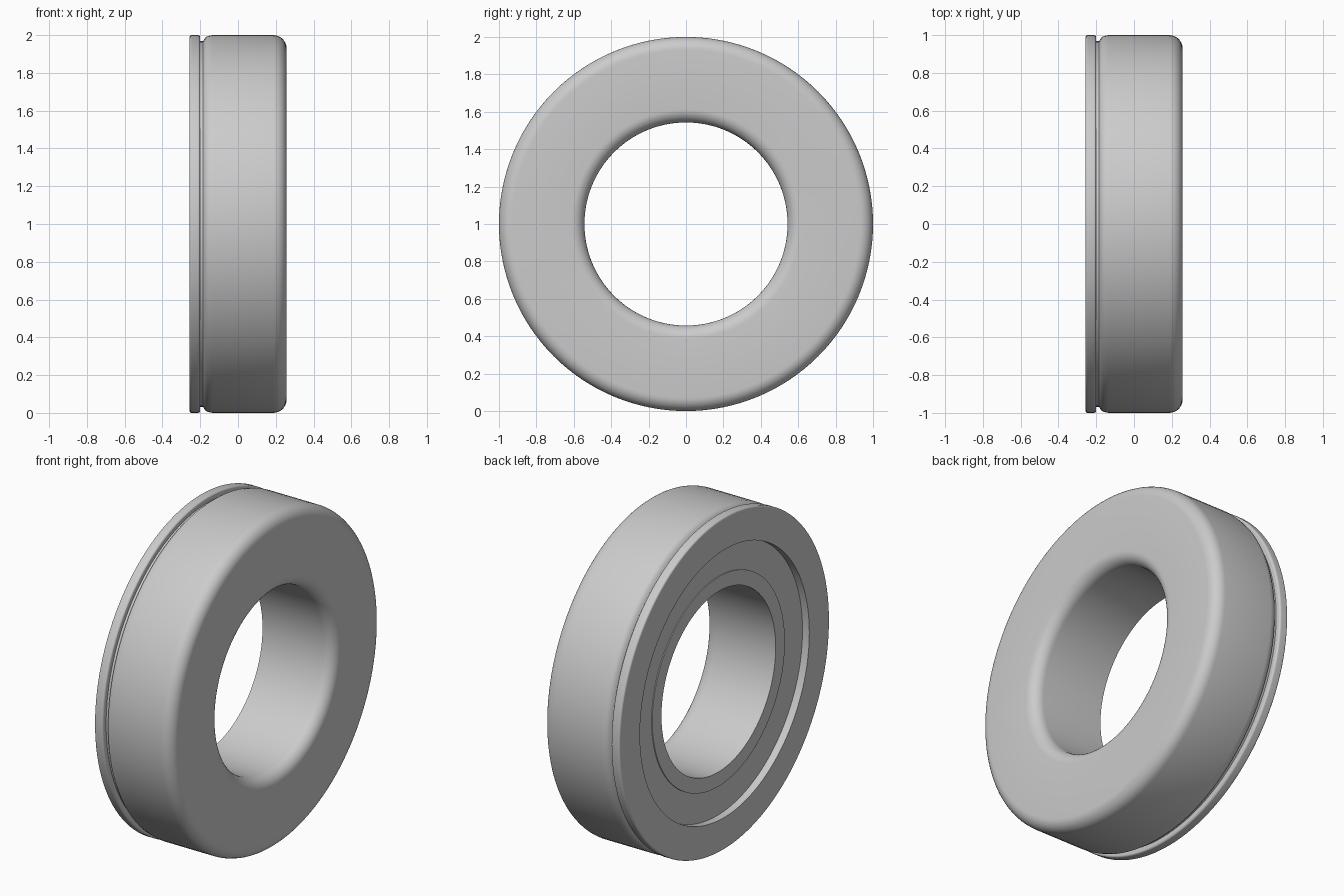
import bpy, bmesh, math
from mathutils import Matrix, Vector

if "Cube" in bpy.data.objects:
    bpy.data.objects.remove(bpy.data.objects["Cube"], do_unlink=True)

steel = bpy.data.materials.new("grey steel")
steel.use_nodes = True
GREY = (0.6, 0.6, 0.6, 1)
steel.diffuse_color = GREY
steel.node_tree.nodes["Principled BSDF"].inputs["Base Color"].default_value = GREY


def rounded(corners, steps=8):
    """Round each (x, radius, fillet) corner of a closed section."""
    points = []
    for i, (x, r, fillet) in enumerate(corners):
        here = Vector((x, r))
        if not fillet:
            points.append(here)
            continue
        a = (Vector(corners[i - 1][:2]) - here).normalized()
        b = (Vector(corners[(i + 1) % len(corners)][:2]) - here).normalized()
        centre = here + (a + b) * fillet
        for s in range(steps + 1):
            t = s / steps * math.pi / 2
            points.append(centre - b * fillet * math.cos(t) - a * fillet * math.sin(t))
    return points


def revolve(name, corners, segments=128):
    """Spin a closed section around the bearing axis."""
    bm = bmesh.new()
    rings = []
    for x, r in rounded(corners):
        rings.append([bm.verts.new((x, r * math.cos(k * math.tau / segments),
                                    1 + r * math.sin(k * math.tau / segments)))
                      for k in range(segments)])
    for i, ring in enumerate(rings):
        prev = rings[i - 1]
        for k in range(segments):
            bm.faces.new((prev[k - 1], prev[k], ring[k], ring[k - 1]))
    bmesh.ops.recalc_face_normals(bm, faces=bm.faces)
    mesh = bpy.data.meshes.new(name)
    bm.to_mesh(mesh)
    bm.free()
    mesh.materials.append(steel)
    obj = bpy.data.objects.new(name, mesh)
    bpy.context.collection.objects.link(obj)
    bpy.ops.object.select_all(action="DESELECT")
    obj.select_set(True)
    bpy.context.view_layer.objects.active = obj
    bpy.ops.object.shade_smooth_by_angle(angle=math.radians(30))
    return obj


LEFT, RIGHT = -0.257, 0.257
FLOOR = LEFT + 0.045
BORE = 0.543

# Ring body: flange, snap groove, rounded far side, bore, raised inner land, recessed face
revolve("bearing_ring", [
    (LEFT, 0.805, 0), (LEFT, 1, 0.012), (-0.2, 1, 0.012), (-0.2, 0.968, 0),
    (-0.185, 0.968, 0), (-0.175, 0.985, 0), (-0.16, 0.995, 0), (-0.135, 1, 0),
    (RIGHT, 1, 0.07), (RIGHT, BORE, 0.07),
    (FLOOR - 0.005, BORE, 0), (FLOOR - 0.005, 0.63, 0),
    (FLOOR, 0.63, 0), (FLOOR, 0.805, 0),
])
